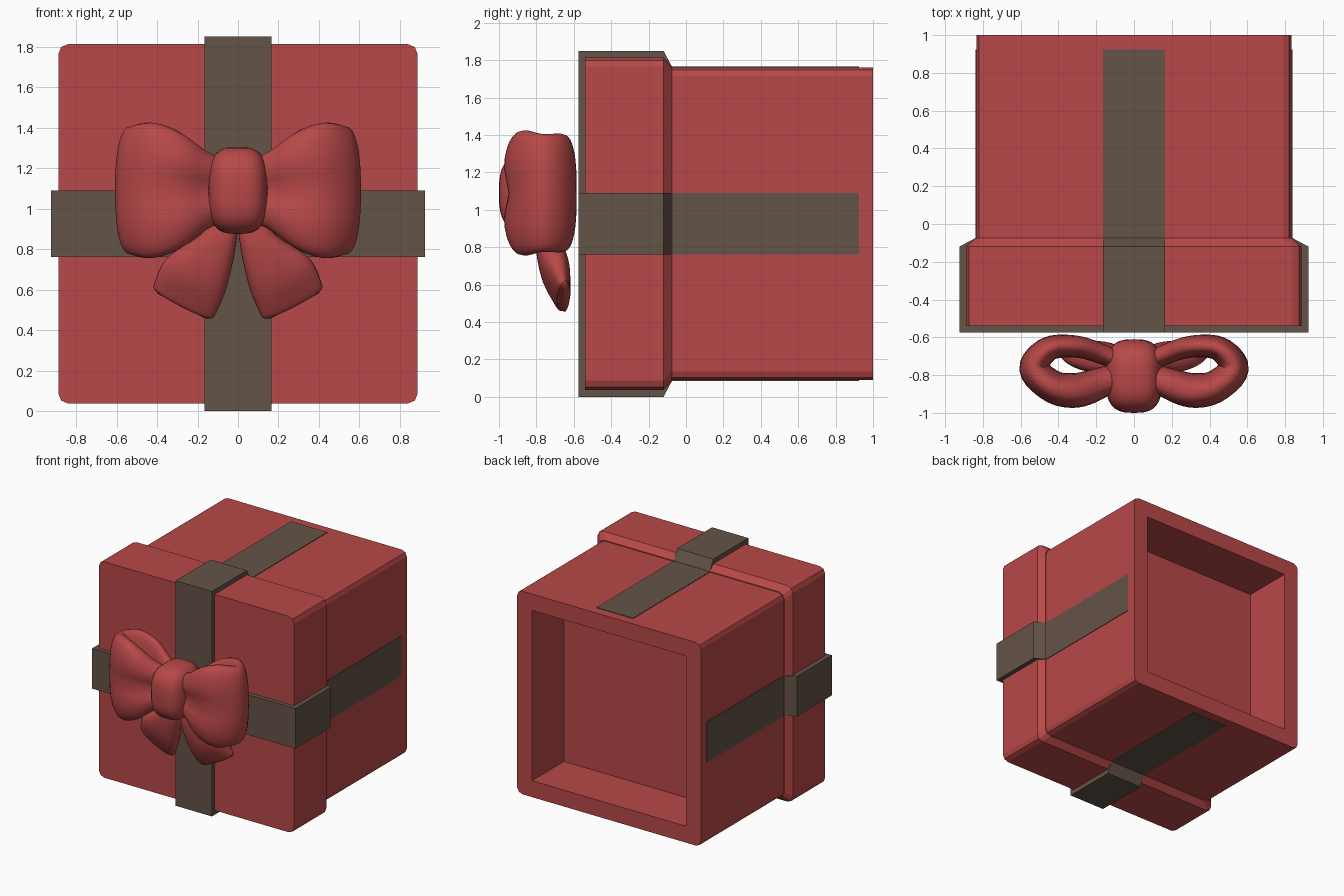
import bpy, bmesh, math
from mathutils import Vector

if "Cube" in bpy.data.objects:
    bpy.data.objects.remove(bpy.data.objects["Cube"])

CZ = 0.925      # height of the box axis


def material(name, rgb):
    m = bpy.data.materials.new(name)
    m.diffuse_color = (*rgb, 1)
    m.use_nodes = True
    m.node_tree.nodes["Principled BSDF"].inputs["Base Color"].default_value = m.diffuse_color
    return m


RED = material("red", (0.48, 0.065, 0.065))
BROWN = material("brown", (0.127, 0.087, 0.065))


def finish(name, bm, mat, smooth=False, mirror=False):
    bmesh.ops.remove_doubles(bm, verts=bm.verts, dist=1e-5)
    bmesh.ops.recalc_face_normals(bm, faces=bm.faces)
    me = bpy.data.meshes.new(name)
    bm.to_mesh(me)
    bm.free()
    for p in me.polygons:
        p.use_smooth = smooth
    ob = bpy.data.objects.new(name, me)
    bpy.context.collection.objects.link(ob)
    me.materials.append(mat)
    if mirror:
        mod = ob.modifiers.new("mirror", 'MIRROR')
        mod.use_mirror_merge = False
    return ob


def loft(rings):
    """Skin a list of equal closed rings and cap both ends."""
    bm = bmesh.new()
    vs = [[bm.verts.new(p) for p in r] for r in rings]
    n = len(vs[0])
    for a, b in zip(vs, vs[1:]):
        for i in range(n):
            j = (i + 1) % n
            bm.faces.new((a[i], a[j], b[j], b[i]))
    bm.faces.new(vs[0])
    bm.faces.new(vs[-1])
    return bm


def square(h, y, r):
    """Square ring facing y with rounded corners (two segments each)."""
    pts = []
    for k in range(4):
        c = math.pi / 4 + k * math.pi / 2
        cx = math.copysign(h - r, math.cos(c))
        cz = math.copysign(h - r, math.sin(c))
        for d in (-1, 0, 1):
            a = c + d * math.pi / 4
            pts.append((cx + r * math.cos(a), y, CZ + cz + r * math.sin(a)))
    return pts


def smooth_path(ctrl, steps):
    """Catmull-Rom through tuples of any length."""
    c = [ctrl[0]] + ctrl + [ctrl[-1]]
    out = []
    for i in range(1, len(c) - 2):
        for s in range(steps):
            t = s / steps
            out.append([0.5 * (2 * b + (d - a) * t + (2*a - 5*b + 4*d - e) * t**2
                        + (3*b - a - 3*d + e) * t**3)
                        for a, b, d, e in zip(c[i-1], c[i], c[i+1], c[i+2])])
    return out + [list(ctrl[-1])]


def spow(v, e):
    return math.copysign(abs(v) ** e, v)


def sweep(ctrl, u, steps=6, n=32):
    """Controls: x, y, z, half width, half thickness, crease depth."""
    u = Vector(u).normalized()
    path = smooth_path(ctrl, steps)
    rings = []
    for i, (x, y, z, w, t, cr) in enumerate(path):
        p, q = path[max(i - 1, 0)], path[min(i + 1, len(path) - 1)]
        nrm = (Vector(q[:3]) - Vector(p[:3])).cross(u).normalized()
        ring = []
        for k in range(n):
            a = 2 * math.pi * k / n
            across, out = spow(math.cos(a), 0.85), spow(math.sin(a), 0.8)
            if out > 0:
                out *= 1 - cr * math.exp(-(across / 0.3) ** 2)
            ring.append(Vector((x, y, z)) + u * across * w + nrm * out * t)
        rings.append(ring)
    return loft(rings)


# Box body with the recess at the back
finish("box_body", loft([square(0.835, -0.2, 0.045), square(0.835, 1.0, 0.045),
                         square(0.70, 1.0, 0), square(0.70, 0.585, 0)]), RED)

# Lid with a sloped rim
finish("box_lid", loft([square(0.888, -0.54, 0.05), square(0.888, -0.12, 0.05),
                        square(0.842, -0.075, 0.05)]), RED)

# Two ribbons wrapping lid and body
half = [(0.925, 0.84), (-0.075, 0.84), (-0.12, 0.925), (-0.575, 0.925)]
profile = half + [(y, -h) for y, h in reversed(half)]
profile += [(0.925, -0.8), (-0.5, -0.8), (-0.5, 0.8), (0.925, 0.8)]
finish("ribbon_vertical",
       loft([[(s * 0.165, y, CZ + h) for y, h in profile] for s in (-1, 1)]), BROWN)
finish("ribbon_horizontal",
       loft([[(h, y, CZ + s * 0.165) for y, h in profile] for s in (-1, 1)]), BROWN)

# Bow loops: a puffy band running front, round the tip, and back
Z = 1.09
loop = [(0.05, -0.80, Z, 0.15, 0.07, 0.5), (0.16, -0.84, Z, 0.195, 0.085, 0.5),
        (0.30, -0.885, Z, 0.295, 0.097, 0.42), (0.43, -0.865, Z, 0.335, 0.09, 0.2),
        (0.528, -0.765, Z, 0.315, 0.08, 0), (0.45, -0.66, Z, 0.315, 0.065, 0),
        (0.30, -0.648, Z, 0.27, 0.06, 0.1), (0.16, -0.69, Z, 0.18, 0.055, 0.2),
        (0.05, -0.74, Z, 0.14, 0.05, 0.2)]
finish("bow_loops", sweep(loop, (0, 0, 1)), RED, True, True)

# Bow tails hanging below the knot
tail = [(0.05, -0.74, 0.96, 0.06, 0.05, 0), (0.10, -0.735, 0.83, 0.095, 0.07, 0),
        (0.205, -0.70, 0.68, 0.165, 0.078, 0), (0.26, -0.665, 0.56, 0.17, 0.05, 0),
        (0.27, -0.652, 0.535, 0.16, 0.035, 0), (0.276, -0.645, 0.52, 0.14, 0.01, 0)]
finish("bow_tails", sweep(tail, (0.89, 0, 0.46)), RED, True, True)

# Knot: a rounded cushion
bm = bmesh.new()
bmesh.ops.create_uvsphere(bm, u_segments=32, v_segments=20, radius=1)
for v in bm.verts:
    x, y, z = (spow(c, 0.68) for c in v.co)
    f = max(abs(x) ** 3 + abs(y) ** 3 + abs(z) ** 3, 1e-6) ** (-1 / 3)
    v.co = (0.15 * x * f, -0.805 + 0.195 * y * f, 1.09 + 0.215 * z * f)
finish("bow_knot", bm, RED, True)
